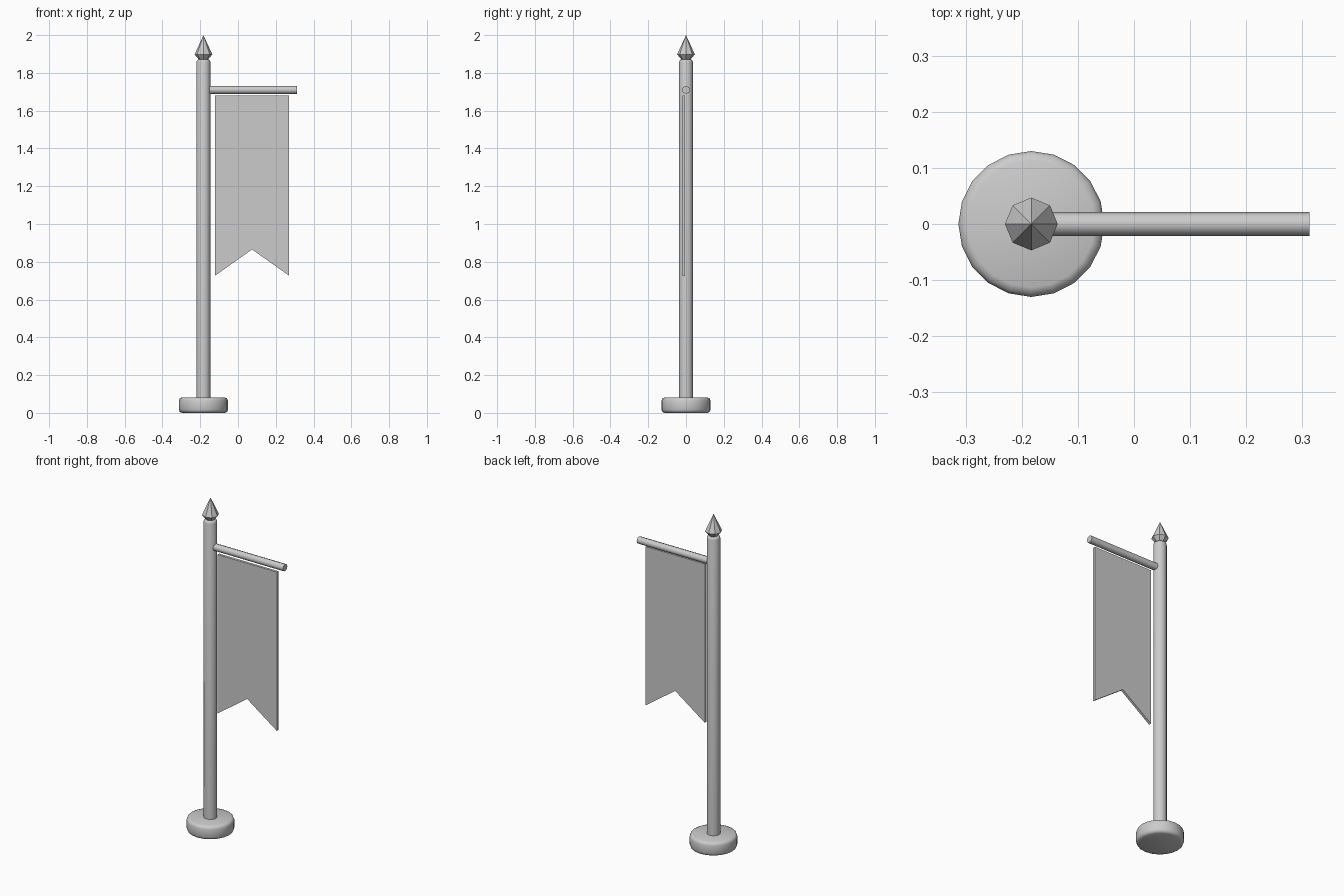
import bpy
import math

if "Cube" in bpy.data.objects:
    bpy.data.objects.remove(bpy.data.objects["Cube"])

grey = bpy.data.materials.new("plain_grey")
grey.diffuse_color = (0.6, 0.6, 0.6, 1)
grey.use_nodes = True
grey.node_tree.nodes["Principled BSDF"].inputs["Base Color"].default_value = grey.diffuse_color

PX = -0.183  # pole axis


def make(name, verts, faces, smooth=True):
    me = bpy.data.meshes.new(name)
    me.from_pydata(verts, [], faces)
    me.materials.append(grey)
    ob = bpy.data.objects.new(name, me)
    bpy.context.collection.objects.link(ob)
    if smooth:
        bpy.ops.object.select_all(action='DESELECT')
        ob.select_set(True)
        bpy.context.view_layer.objects.active = ob
        bpy.ops.object.shade_smooth_by_angle(angle=math.radians(50))
    return ob


def lathe(name, profile, sides, smooth=True):
    """Turn (radius, height) points round z; radius 0 makes a point."""
    verts, rings = [], []
    for r, h in profile:
        n = 1 if r == 0 else sides
        rings.append([len(verts) + i % n for i in range(sides)])
        verts += [(r * math.cos(2 * math.pi * i / sides),
                   r * math.sin(2 * math.pi * i / sides), h) for i in range(n)]
    faces = []
    for a, b in zip(rings, rings[1:]):
        for i in range(sides):
            j = (i + 1) % sides
            f = [a[i], a[j], b[j], b[i]]
            faces.append(list(dict.fromkeys(f)))
    if profile[0][0]:
        faces.append(rings[0][::-1])
    if profile[-1][0]:
        faces.append(rings[-1])
    return make(name, verts, faces, smooth)


# Round foot with softened rims
base = lathe("base", [(0.113, 0), (0.125, 0.005), (0.13, 0.017),
                      (0.13, 0.065), (0.125, 0.077), (0.113, 0.082)], 20)

# Upright pole with a small chamfer at the top
pole = lathe("pole", [(0.037, 0.07), (0.037, 1.857), (0.034, 1.866), (0.028, 1.87)], 12)

# Faceted spear tip
finial = lathe("finial", [(0.022, 1.868), (0.047, 1.898), (0, 2.0)], 8, False)

for ob in (base, pole, finial):
    ob.location.x = PX

# Cross arm, laid along x
arm = lathe("cross_arm", [(0.0214, 0), (0.0214, 0.465)], 8)
arm.rotation_euler.y = math.pi / 2
arm.location = (-0.152, 0, 1.71)

# Swallow-tailed banner
outline = [(-0.122, 1.68), (-0.122, 0.726), (0.0745, 0.865), (0.271, 0.726), (0.271, 1.68)]
mid = (0.0745, 1.68)
pts = outline + [mid]
verts = [(x, y, z) for y in (-0.019, -0.004) for x, z in pts]
faces = [(0, 1, 2, 5), (5, 2, 3, 4), (11, 8, 7, 6), (10, 9, 8, 11)]
faces += [(i, i + 6, (i + 1) % 6 + 6, (i + 1) % 6) for i in range(6)]
make("banner", verts, faces, False)
